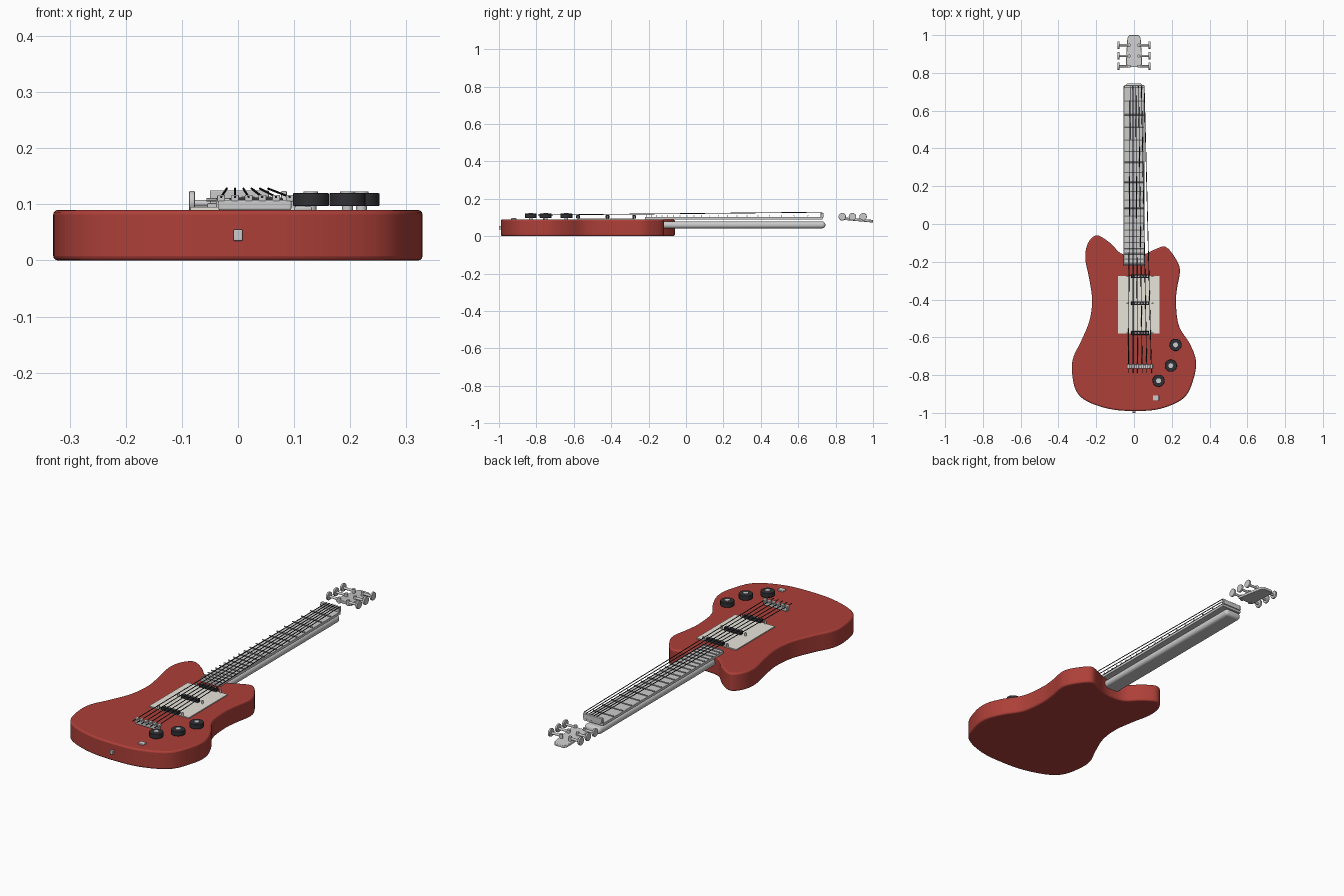
import bpy, bmesh, math
from mathutils import Vector

if "Cube" in bpy.data.objects:
    bpy.data.objects.remove(bpy.data.objects["Cube"])


def material(name, rgb):
    m = bpy.data.materials.new(name)
    m.diffuse_color = (*rgb, 1)
    m.use_nodes = True
    m.node_tree.nodes["Principled BSDF"].inputs["Base Color"].default_value = m.diffuse_color
    return m


RED = material("red_finish", (0.42, 0.05, 0.04))
CREAM = material("cream_plate", (0.80, 0.78, 0.70))
BLACK = material("black_plastic", (0.03, 0.03, 0.035))


def finish(o, name, mat=None, bevel=0, segments=3):
    o.name = name
    if mat:
        o.data.materials.append(mat)
    bpy.ops.object.select_all(action='DESELECT')
    o.select_set(True)
    bpy.context.view_layer.objects.active = o
    bpy.ops.object.shade_smooth_by_angle(angle=math.radians(35))
    if bevel:
        b = o.modifiers.new("round", 'BEVEL')
        b.width, b.segments, b.limit_method = bevel, segments, 'ANGLE'
    return o


def box(name, lo, hi, mat=None, bevel=0, segments=3):
    lo, hi = Vector(lo), Vector(hi)
    bpy.ops.mesh.primitive_cube_add(size=1, location=(lo + hi) / 2)
    o = bpy.context.object
    for v in o.data.vertices:
        v.co = v.co * (hi - lo)
    return finish(o, name, mat, bevel, segments)


def rod(name, a, b, r, mat=None, sides=16, bevel=0):
    a, b = Vector(a), Vector(b)
    bpy.ops.mesh.primitive_cylinder_add(vertices=sides, radius=r, depth=(b - a).length, location=(a + b) / 2)
    o = bpy.context.object
    o.rotation_euler = (b - a).to_track_quat('Z', 'Y').to_euler()
    return finish(o, name, mat, bevel)


def slab(name, outline, z0, z1, mat=None, bevel=0):
    bm = bmesh.new()
    f = bm.faces.new([bm.verts.new((x, y, z0)) for x, y in outline])
    ext = bmesh.ops.extrude_face_region(bm, geom=[f])
    for v in ext['geom']:
        if isinstance(v, bmesh.types.BMVert):
            v.co.z = z1
    bmesh.ops.recalc_face_normals(bm, faces=bm.faces)
    me = bpy.data.meshes.new(name)
    bm.to_mesh(me)
    bm.free()
    o = bpy.data.objects.new(name, me)
    bpy.context.collection.objects.link(o)
    return finish(o, name, mat, bevel)


def smooth_loop(pts, n=5):
    p = [Vector(q) for q in pts]
    out = []
    for i in range(len(p)):
        a, b, c, d = (p[(i + k) % len(p)] for k in (-1, 0, 1, 2))
        for s in range(n):
            t = s / n
            out.append(0.5 * (2 * b + (c - a) * t + (2 * a - 5 * b + 4 * c - d) * t * t
                              + (3 * b - a - 3 * c + d) * t ** 3))
    return out


# Body with two horns
body = [(0, -.99), (.14, -.978), (.265, -.92), (.315, -.82), (.328, -.725), (.296, -.635),
        (.238, -.54), (.222, -.42), (.228, -.34), (.243, -.24), (.212, -.17), (.165, -.12),
        (.11, -.135), (.06, -.158), (0, -.168), (-.07, -.155), (-.127, -.1), (-.196, -.06),
        (-.243, -.1), (-.258, -.18), (-.237, -.29), (-.222, -.4), (-.235, -.51), (-.28, -.62),
        (-.319, -.7), (-.329, -.77), (-.31, -.875), (-.255, -.935), (-.135, -.978)]
slab("body", smooth_loop(body), 0, .09, RED, .008)

# Face plate, output jack, switch
box("pickguard", (-.085, -.58, .09), (.135, -.275, .095), CREAM)
box("output_jack", (-.008, -1, .035), (.008, -.975, .055), None, .002)
box("selector_switch", (.1, -.935, .088), (.132, -.907, .096), None, .003)

# Neck, fingerboard, nut
box("neck", (-.045, -.2, .042), (.045, .745, .078), None, .016, 4)
box("fingerboard", (-.055, -.22, .088), (.055, .73, .102), None, .002)
box("nut", (-.05, .72, .1), (.055, .735, .125), None, .002)

# Frets, spacing shrinks toward the body
for i in range(21):
    y = .728 - 1.37 * (1 - 2 ** (-i / 12))
    rod(f"fret_{i}", (-.056, y, .108), (.056, y, .108), .003, None, 8)

# Tilted headstock
head = slab("headstock", [(-.043, .83), (.043, .83), (.04, .91), (.035, .985), (.025, 1),
                          (-.025, 1), (-.035, .985), (-.04, .91)], 0, .014, None, .003)
for v in head.data.vertices:
    v.co.z += .088 - (v.co.y - .83) * .09

# Tuners on both sides
for i, y in enumerate((.835, .89, .947)):
    for s, side in ((-1, "left"), (1, "right")):
        rod(f"tuner_shaft_{side}_{i}", (s * .02, y, .102), (s * .08, y, .102), .006)
        rod(f"tuner_post_{side}_{i}", (s * .025, y, .085), (s * .025, y, .112), .008)
        rod(f"tuner_button_{side}_{i}", (s * .077, y, .104), (s * .087, y, .104), .02, None, 24, .002)

# Pickups with pole pieces and screws
for i, y in enumerate((-.277, -.42, -.577)):
    box(f"pickup_{i}", (-.015, y - .01, .095), (.08, y + .01, .112), BLACK, .003)
    for k in range(6):
        x = -.005 + k * .0152
        rod(f"pole_piece_{i}_{k}", (x, y, .11), (x, y, .114), .004)
    for x in (-.034, .098):
        rod(f"pickup_screw_{i}", (x, y, .094), (x, y, .11), .005)

# Bridge, saddles, strings
box("bridge", (-.035, -.765, .09), (.095, -.745, .108), None, .003)
for k in range(6):
    x = -.03 + k * .0245
    box(f"saddle_{k}", (x - .007, -.765, .105), (x + .007, -.742, .117), None, .002)
    rod(f"string_{k}", (x, -.79, .113), (-.02 + k * .0148, .73, .128), .002, BLACK, 8)

# Control knobs
for i, (x, y) in enumerate(((.22, -.64), (.195, -.75), (.13, -.83))):
    rod(f"knob_shaft_{i}", (x, y, .085), (x, y, .1), .01)
    rod(f"knob_{i}", (x, y, .097), (x, y, .12), .032, BLACK, 32, .002)
    rod(f"knob_cap_{i}", (x, y, .118), (x, y, .123), .013, None, 24)
